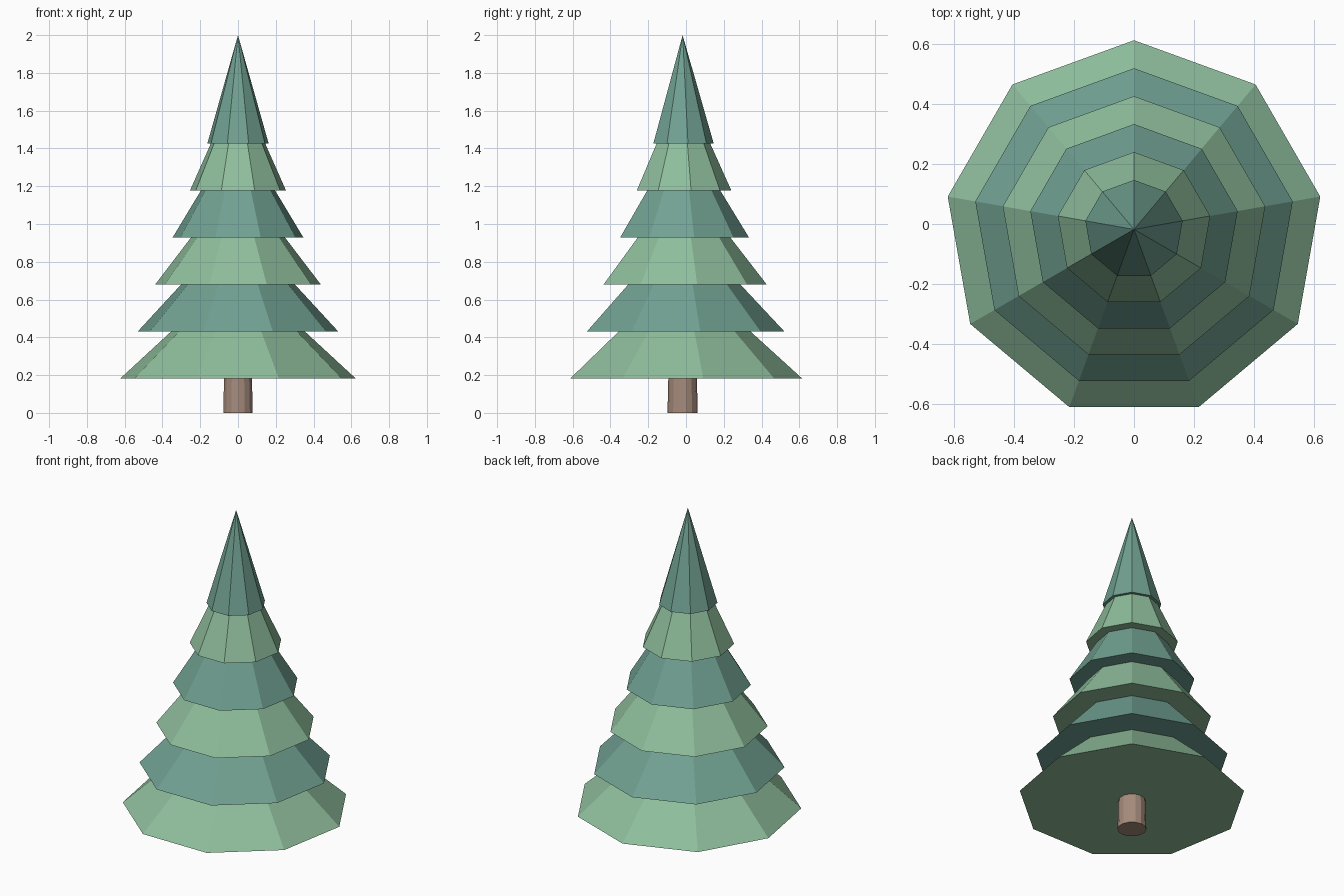
import bpy
import math

if "Cube" in bpy.data.objects:
    bpy.data.objects.remove(bpy.data.objects["Cube"])

CENTRE_Y = -0.018


def srgb(*rgb):
    return [((c / 255 + 0.055) / 1.055) ** 2.4 for c in rgb] + [1.0]


def material(name, rgb):
    mat = bpy.data.materials.new(name)
    mat.diffuse_color = srgb(*rgb)
    mat.use_nodes = True
    mat.node_tree.nodes["Principled BSDF"].inputs["Base Color"].default_value = mat.diffuse_color
    return mat


light_green = material("light green", (143, 190, 156))
teal_green = material("teal green", (113, 161, 146))
bark_brown = material("bark brown", (166, 139, 124))


def cone(name, sides, r_base, r_top, z, height, mat):
    bpy.ops.mesh.primitive_cone_add(
        vertices=sides, radius1=r_base, radius2=r_top, depth=height,
        location=(0, CENTRE_Y, z + height / 2))
    obj = bpy.context.object
    obj.name = name
    obj.data.materials.append(mat)
    return obj


# Trunk, slightly tapered, running up inside the lowest tier
cone("trunk", 14, 0.08, 0.073, 0.0, 0.3, bark_brown)

# Six nine-sided foliage tiers, shrinking upwards, alternating in colour
for i in range(6):
    cone(f"foliage_tier_{i + 1}", 9, 0.632 - 0.0934 * i, 0.0,
         0.183 + 0.2484 * i, 0.575, teal_green if i % 2 else light_green)
